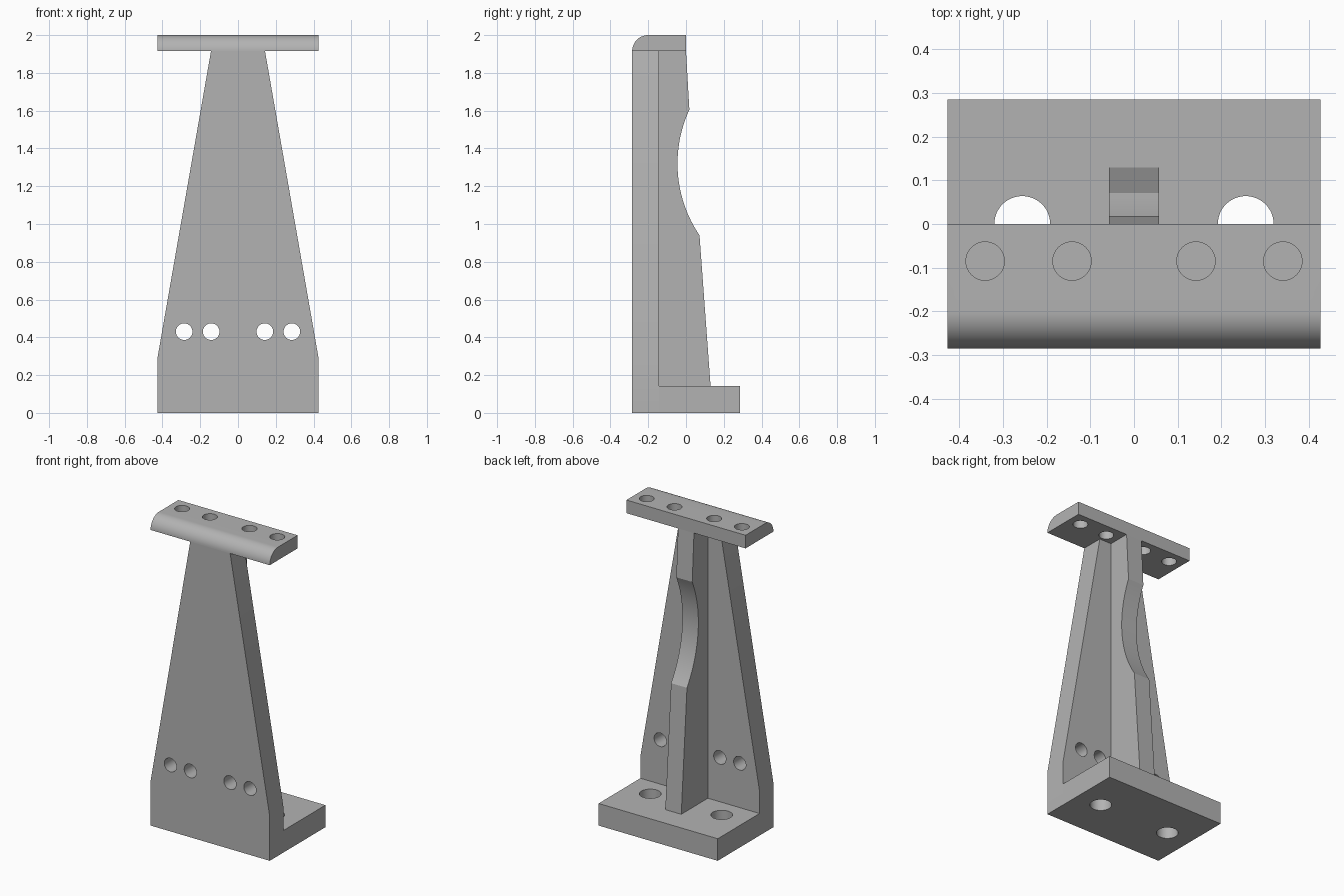
import bpy
import bmesh
import math
from mathutils import Matrix, Vector

if "Cube" in bpy.data.objects:
    bpy.data.objects.remove(bpy.data.objects["Cube"], do_unlink=True)

# Main dimensions
HALF_W = 0.427
FRONT, BACK = -0.285, 0.285
PLATE_BACK = -0.143
BASE_TOP = 0.143
CAP_BOTTOM, TOP = 1.915, 2.0

grey = bpy.data.materials.new("plain grey")
grey.use_nodes = True
colour = (0.45, 0.45, 0.45, 1)
grey.diffuse_color = colour
grey.node_tree.nodes["Principled BSDF"].inputs["Base Color"].default_value = colour


def add_object(name, bm):
    bmesh.ops.recalc_face_normals(bm, faces=bm.faces)
    mesh = bpy.data.meshes.new(name)
    bm.to_mesh(mesh)
    bm.free()
    mesh.materials.append(grey)
    obj = bpy.data.objects.new(name, mesh)
    bpy.context.collection.objects.link(obj)
    return obj


def extrude(name, points, offset):
    """Prism from a flat outline moved along offset."""
    bm = bmesh.new()
    face = bm.faces.new([bm.verts.new(p) for p in points])
    result = bmesh.ops.extrude_face_region(bm, geom=[face], use_keep_orig=True)
    moved = [v for v in result["geom"] if isinstance(v, bmesh.types.BMVert)]
    bmesh.ops.translate(bm, verts=moved, vec=Vector(offset))
    return add_object(name, bm)


def side_profile(name, yz, half_width):
    """Prism across x from a (y, z) outline."""
    return extrude(name, [(-half_width, y, z) for y, z in yz], (2 * half_width, 0, 0))


def drill(obj, centres, radius, axis):
    """Cut round through holes along the y or z axis."""
    bm = bmesh.new()
    turn = Matrix.Rotation(math.pi / 2, 4, "X") if axis == "y" else Matrix()
    for centre in centres:
        bmesh.ops.create_cone(bm, cap_ends=True, segments=48, radius1=radius,
                              radius2=radius, depth=0.5,
                              matrix=Matrix.Translation(centre) @ turn)
    cutter = add_object(obj.name + "_hole_cutter", bm)
    cutter.hide_render = True
    mod = obj.modifiers.new("holes", "BOOLEAN")
    mod.operation = "DIFFERENCE"
    mod.solver = "EXACT"
    mod.object = cutter
    bpy.context.view_layer.objects.active = obj
    bpy.ops.object.modifier_apply(modifier=mod.name)
    bpy.data.objects.remove(cutter, do_unlink=True)


def mirrored(xs, y, z):
    return [(s * x, y, z) for x in xs for s in (-1, 1)]


# Foot slab with two bolt holes
foot = side_profile("foot_slab", [(PLATE_BACK, 0), (BACK, 0), (BACK, BASE_TOP),
                                  (PLATE_BACK, BASE_TOP)], HALF_W)
drill(foot, mirrored([0.256], 0, 0.07), 0.064, "z")

# Tapered upright plate with a row of four holes
right_edge = [(HALF_W, 0), (HALF_W, 0.287), (0.143, CAP_BOTTOM)]
outline = right_edge + [(-x, z) for x, z in reversed(right_edge)]
upright = extrude("upright_plate", [(x, FRONT, z) for x, z in outline],
                  (0, PLATE_BACK - FRONT, 0))
drill(upright, mirrored([0.142, 0.285], -0.21, 0.43), 0.044, "y")

# Rear stiffening rib with a curved scallop
cy, cz, r = 0.633, 1.32, 0.678
start, end = math.asin((0.94 - cz) / r), math.asin((1.605 - cz) / r)
scallop = []
for i in range(33):
    a = start + (end - start) * i / 32
    scallop.append((cy - r * math.cos(a), cz + r * math.sin(a)))
side_profile("rear_rib", [(PLATE_BACK, BASE_TOP), (0.13, BASE_TOP)] + scallop
             + [(0, CAP_BOTTOM), (PLATE_BACK, CAP_BOTTOM)], 0.057)

# Top cap with a rounded front edge and four holes
radius = TOP - CAP_BOTTOM
rounding = []
for i in range(17):
    a = math.pi / 2 * i / 16
    rounding.append((FRONT + radius - radius * math.sin(a),
                     CAP_BOTTOM + radius * math.cos(a)))
cap = side_profile("top_cap", [(0, CAP_BOTTOM), (0, TOP)] + rounding, HALF_W)
drill(cap, mirrored([0.142, 0.341], -0.085, 1.95), 0.044, "z")

# Smooth the curved surfaces and keep the edges crisp
bpy.ops.object.select_all(action="DESELECT")
for obj in bpy.context.collection.objects:
    if obj.type == "MESH" and grey.name in obj.data.materials:
        obj.select_set(True)
        bpy.context.view_layer.objects.active = obj
bpy.ops.object.shade_smooth_by_angle(angle=math.radians(20))
